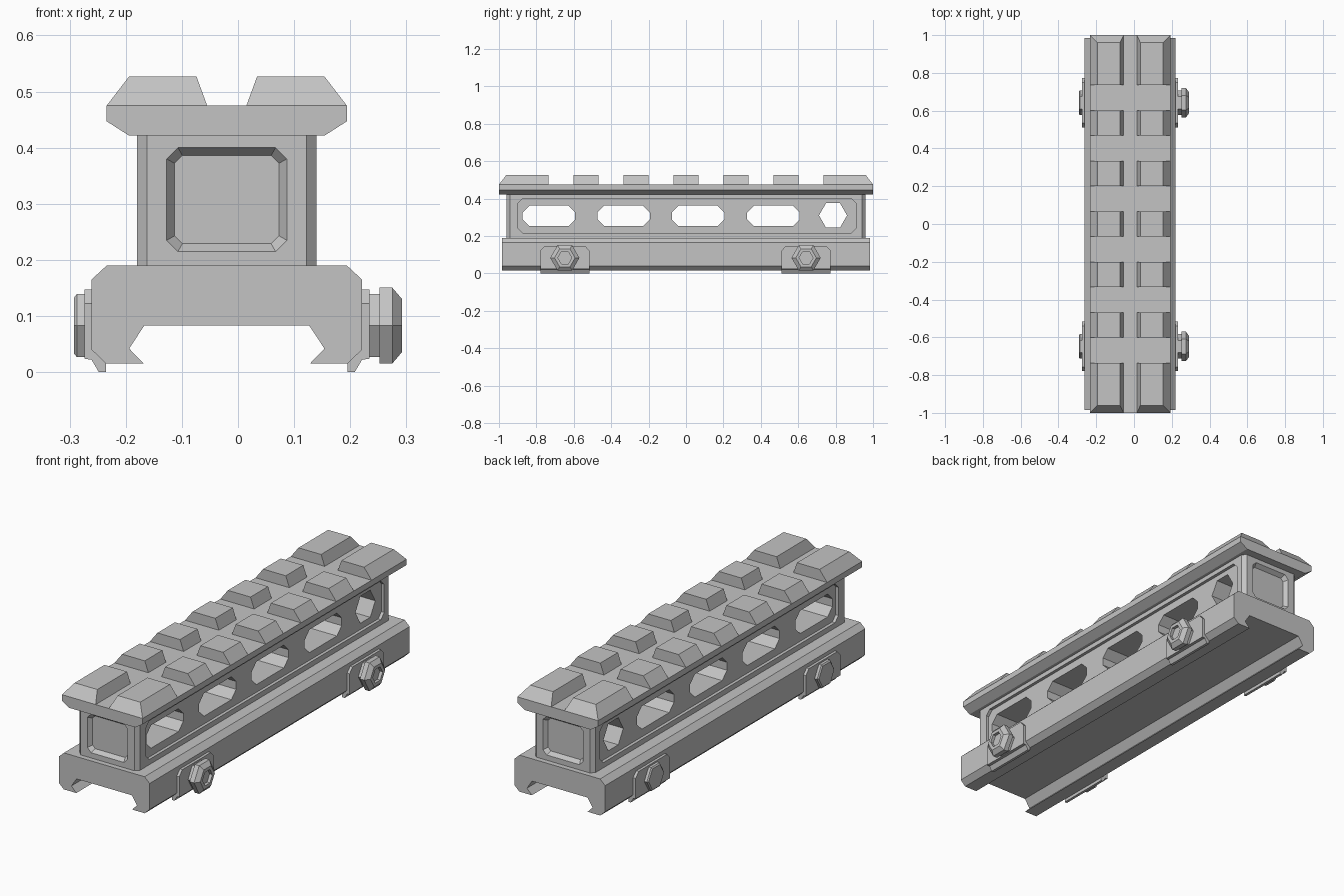
import bpy, bmesh, math

cube = bpy.data.objects.get("Cube")
if cube:
    bpy.data.objects.remove(cube, do_unlink=True)

CX = -0.02  # centre line of the rail; the nuts stick out further on the left side

metal = bpy.data.materials.new("grey_metal")
metal.use_nodes = True
GREY = (0.55, 0.55, 0.55, 1)
metal.diffuse_color = GREY
metal.node_tree.nodes["Principled BSDF"].inputs["Base Color"].default_value = GREY


def loft(name, stacks):
    """Closed solids, each one made by joining a list of equal-sized rings."""
    bm = bmesh.new()
    for rings in stacks:
        vs = [[bm.verts.new(p) for p in ring] for ring in rings]
        n = len(vs[0])
        for a, b in zip(vs, vs[1:]):
            for i in range(n):
                j = (i + 1) % n
                bm.faces.new((a[i], a[j], b[j], b[i]))
        bm.faces.new(vs[0][::-1])
        bm.faces.new(vs[-1])
    bmesh.ops.recalc_face_normals(bm, faces=bm.faces)
    mesh = bpy.data.meshes.new(name)
    bm.to_mesh(mesh)
    bm.free()
    mesh.materials.append(metal)
    ob = bpy.data.objects.new(name, mesh)
    bpy.context.collection.objects.link(ob)
    return ob


def mirrored(half):
    """Full cross-section from its right half, listed top to bottom."""
    return half + [(-u, v) for u, v in reversed(half)]


def chamfered(u, v, hu, hv, c):
    """Rectangle with cut corners."""
    quarter = [(hu, hv - c), (hu - c, hv)]
    upper = quarter + [(-a, b) for a, b in reversed(quarter)]
    return [(u + a, v + b) for a, b in upper + [(-a, -b) for a, b in upper]]


def hexagon(u, v, r):
    return [(u + r * math.cos(math.radians(60 * i)), v + r * math.sin(math.radians(60 * i)))
            for i in range(6)]


def along_x(profile, x):
    return [(CX + x, u, v) for u, v in profile]


def along_y(profile, y):
    return [(CX + u, y, v) for u, v in profile]


def along_z(profile, z):
    return [(CX + u, v, z) for u, v in profile]


def box_ring(x0, x1, y0, y1, z):
    return along_z([(x0, y0), (x1, y0), (x1, y1), (x0, y1)], z)


# Clamping base with a dovetail channel underneath
base_half = [(0.214, 0.19), (0.241, 0.165), (0.241, 0.04), (0.215, 0.015),
             (0.148, 0.015), (0.174, 0.042), (0.147, 0.083)]
base = mirrored(base_half)
loft("clamp_base", [[along_y(base, -0.985), along_y(base, 0.985)]])

# Top rail
rail = mirrored([(0.214, 0.475), (0.214, 0.447), (0.175, 0.422)])
loft("top_rail", [[along_y(rail, -1), along_y(rail, 1)]])

# Rail teeth in two rows; the end teeth are longer, with sloped outer ends
spans = [(i * 0.267 - 0.0665, i * 0.267 + 0.0665, 0, 0) for i in range(-2, 3)]
spans += [(-1, -0.735, 0.04, 0), (0.735, 1, 0, 0.04)]
teeth = []
for s in (-1, 1):
    for y0, y1, slope0, slope1 in spans:
        teeth.append([box_ring(s * 0.035, s * 0.214, y0, y1, 0.475),
                      box_ring(s * 0.054, s * 0.174, y0 + slope0, y1 - slope1, 0.527)])
loft("rail_teeth", teeth)

# Riser body with cut vertical corners
body = chamfered(0, 0, 0.16, 0.96, 0.018)
riser = loft("riser_body", [[along_z(body, 0.18), along_z(body, 0.43)]])

# Shallow pockets on the two ends and the two long sides
MID = 0.3075
pockets = []
mouth = chamfered(0, MID, 0.107, 0.0925, 0.02)
floor = chamfered(0, MID, 0.093, 0.0785, 0.014)
panel = chamfered(0.005, MID, 0.903, 0.0925, 0.025)
for s in (-1, 1):
    pockets.append([along_y(mouth, s * 0.99), along_y(mouth, s * 0.96), along_y(floor, s * 0.94)])
    pockets.append([along_x(panel, s * 0.19), along_x(panel, s * 0.145)])

# Four slots and one hexagonal hole right through
holes = [chamfered(y, 0.307, 0.14, 0.055, 0.036) for y in (-0.733, -0.333, 0.065, 0.467)]
slots = [[along_x(h, -0.25), along_x(h, 0.25)] for h in holes]
hexhole = hexagon(0.786, 0.31, 0.075)
hexcut = [[along_x(hexhole, -0.25), along_x(hexhole, 0.25)]]

for name, stacks in (("pocket_cutter", pockets), ("slot_cutter", slots), ("hex_cutter", hexcut)):
    cutter = loft(name, stacks)
    cutter.hide_render = True
    cutter.hide_viewport = True
    cutter.display_type = 'WIRE'
    mod = riser.modifiers.new(name, 'BOOLEAN')
    mod.operation = 'DIFFERENCE'
    mod.solver = 'EXACT'
    mod.object = cutter

# Apply the cuts and drop the cutters
bpy.context.view_layer.update()
depsgraph = bpy.context.evaluated_depsgraph_get()
cut_mesh = bpy.data.meshes.new_from_object(riser.evaluated_get(depsgraph))
riser.modifiers.clear()
riser.data = cut_mesh
for name in ("pocket_cutter", "slot_cutter", "hex_cutter"):
    bpy.data.objects.remove(bpy.data.objects[name], do_unlink=True)


def plate_ring(s, y, top):
    section = [(0.215, top), (0.254, top), (0.254, 0.024), (0.241, 0.022), (0.228, 0), (0.215, 0)]
    return along_y([(s * u, v) for u, v in section], y)


def hex_stack(s, y, steps):
    """Hexagonal part built outwards from the side, as (distance, radius) steps."""
    return [along_x(hexagon(y, 0.083, r), s * x) for x, r in steps]


# Clamp plates, bolt heads and nuts
washer = [(0.25, 0.065), (0.274, 0.065)]
nut = [(0.272, 0.078), (0.295, 0.078), (0.312, 0.055), (0.312, 0.037), (0.297, 0.037)]
head = [(0.25, 0.065), (0.267, 0.065), (0.272, 0.058)]
for end, y in (("front", -0.648), ("back", 0.642)):
    for side, s in (("left", 1), ("right", -1)):
        loft(f"{end}_{side}_clamp_plate", [[
            plate_ring(s, y - 0.131, 0.122), plate_ring(s, y - 0.108, 0.147),
            plate_ring(s, y + 0.108, 0.147), plate_ring(s, y + 0.131, 0.122)]])
    loft(f"{end}_washer", [hex_stack(1, y, washer)])
    loft(f"{end}_nut", [hex_stack(1, y, nut)])
    loft(f"{end}_bolt_head", [hex_stack(-1, y, head)])
